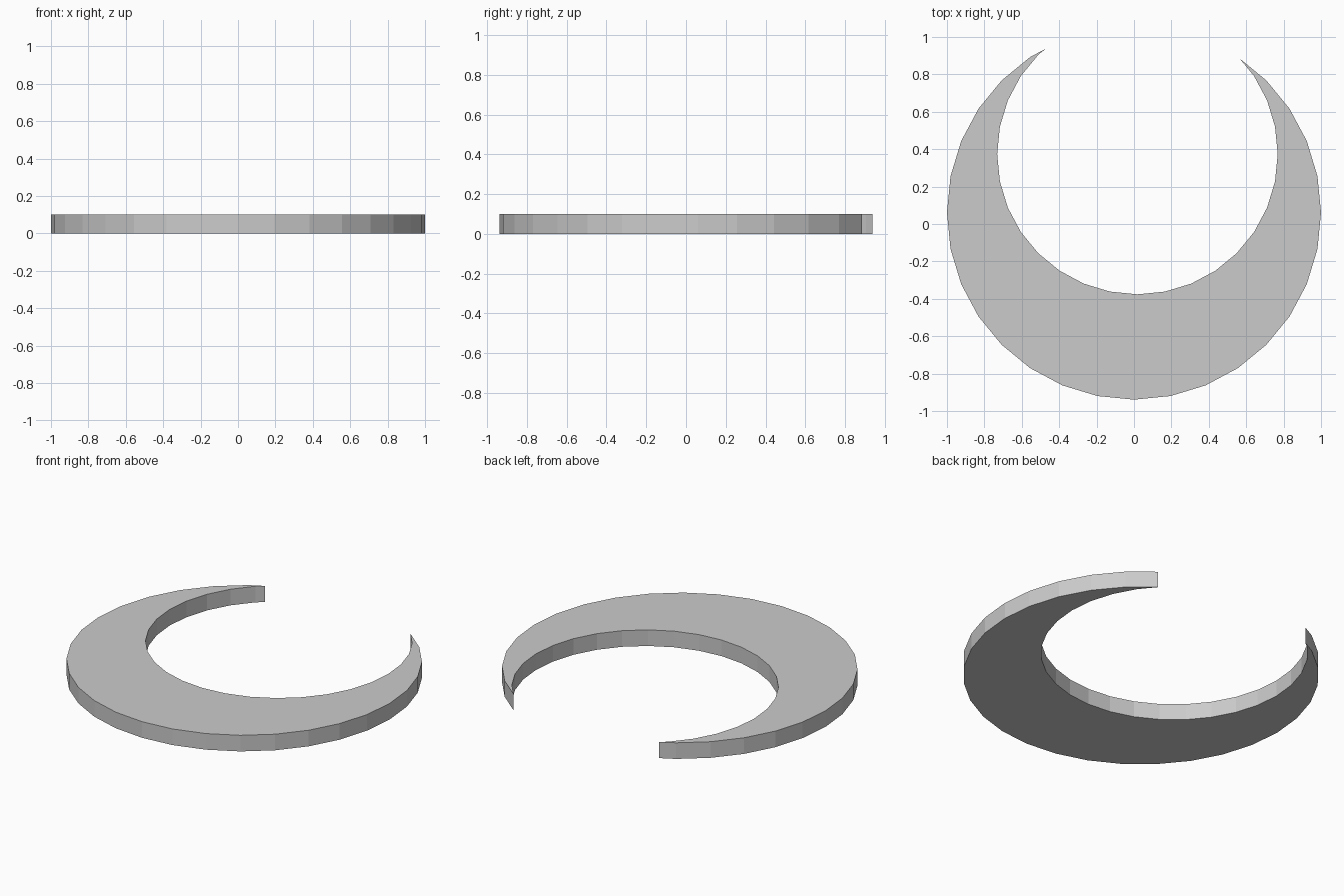
import bpy

if "Cube" in bpy.data.objects:
    bpy.data.objects.remove(bpy.data.objects["Cube"])

HEIGHT = 0.1


def disc(name, radius, x, y, z, depth):
    bpy.ops.mesh.primitive_cylinder_add(vertices=32, radius=radius, depth=depth, location=(x, y, z))
    obj = bpy.context.object
    obj.name = name
    return obj


# Outer disc and the offset round cutter that opens it into a crescent
crescent = disc("crescent", 1.0, 0.0, 0.061, HEIGHT / 2, HEIGHT)
cutter = disc("crescent_cutter", 0.75, 0.0185, 0.374, HEIGHT / 2, HEIGHT * 4)

# Cut the opening
cut = crescent.modifiers.new("opening", 'BOOLEAN')
cut.operation = 'DIFFERENCE'
cut.solver = 'EXACT'
cut.object = cutter
bpy.context.view_layer.objects.active = crescent
bpy.ops.object.modifier_apply(modifier=cut.name)
bpy.data.objects.remove(cutter, do_unlink=True)
